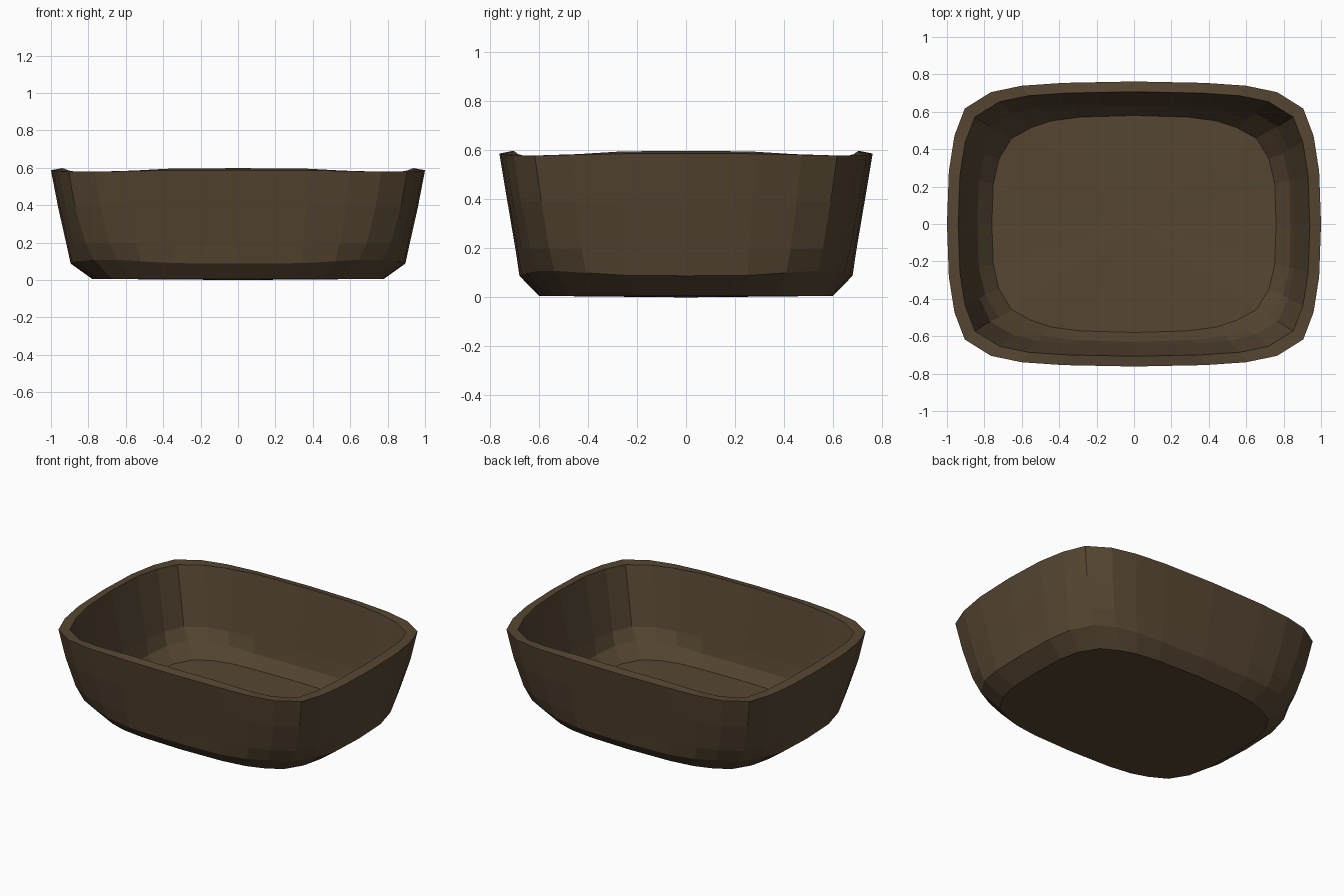
import bpy
import bmesh

cube = bpy.data.objects.get("Cube")
if cube:
    bpy.data.objects.remove(cube, do_unlink=True)

# Dark brown clay
brown = bpy.data.materials.new("dark_brown")
brown.use_nodes = True
colour = (0.092, 0.061, 0.032, 1)
brown.diffuse_color = colour
bsdf = brown.node_tree.nodes["Principled BSDF"]
bsdf.inputs["Base Color"].default_value = colour
bsdf.inputs["Roughness"].default_value = 0.9

# Quarter outlines of unit size, from the side middle to the front middle
CRISP = [(1, 0), (.99, .37), (.96, .62), (.905, .81), (.765, .925), (.6, .97), (.38, .99), (0, 1)]
ROUND = [(1, 0), (.99, .37), (.95, .6), (.86, .79), (.72, .89), (.58, .95), (.38, .985), (0, 1)]
CORNER = [0, .1, .6, 1, 1, .6, .1, 0]


def outline(softness):
    """Full closed outline as (x, y, corner weight), mirrored from a quarter."""
    quarter = [(a[0] + (b[0] - a[0]) * softness, a[1] + (b[1] - a[1]) * softness, w)
               for a, b, w in zip(CRISP, ROUND, CORNER)]
    half = quarter + [(-x, y, w) for x, y, w in reversed(quarter[:-1])]
    return half + [(x, -y, w) for x, y, w in reversed(half[1:-1])]


# Rings from underside, up the outside, over the rim and down the inside:
# half width, half depth, height, corner softness, corner lift
RINGS = [
    (.78, .60, .006, 1.0, 0),
    (.895, .68, .088, 1.0, .02),
    (.917, .695, .19, .3, .01),
    (.962, .729, .39, 0, 0),
    (1.0, .762, .587, 0, -.008),
    (.94, .707, .598, 0, -.022),
    (.862, .648, .20, .3, 0),
    (.838, .63, .10, 1.0, .03),
    (.76, .58, .022, 1.0, .01),
]

bm = bmesh.new()
loops = []
for rx, ry, z, softness, lift in RINGS:
    loops.append([bm.verts.new((x * rx, y * ry, z + lift * w))
                  for x, y, w in outline(softness)])

# Walls and rim
count = len(loops[0])
for low, high in zip(loops, loops[1:]):
    for i in range(count):
        j = (i + 1) % count
        bm.faces.new((low[i], low[j], high[j], high[i]))

# Underside and floor as fans around the middle
for loop, z, flip in ((loops[0], 0, True), (loops[-1], .018, False)):
    middle = bm.verts.new((0, 0, z))
    for i in range(count):
        pair = (loop[i], loop[(i + 1) % count])
        bm.faces.new((middle,) + (pair[::-1] if flip else pair))

bmesh.ops.recalc_face_normals(bm, faces=bm.faces)
mesh = bpy.data.meshes.new("basin")
bm.to_mesh(mesh)
bm.free()
mesh.materials.append(brown)
basin = bpy.data.objects.new("basin", mesh)
bpy.context.collection.objects.link(basin)
